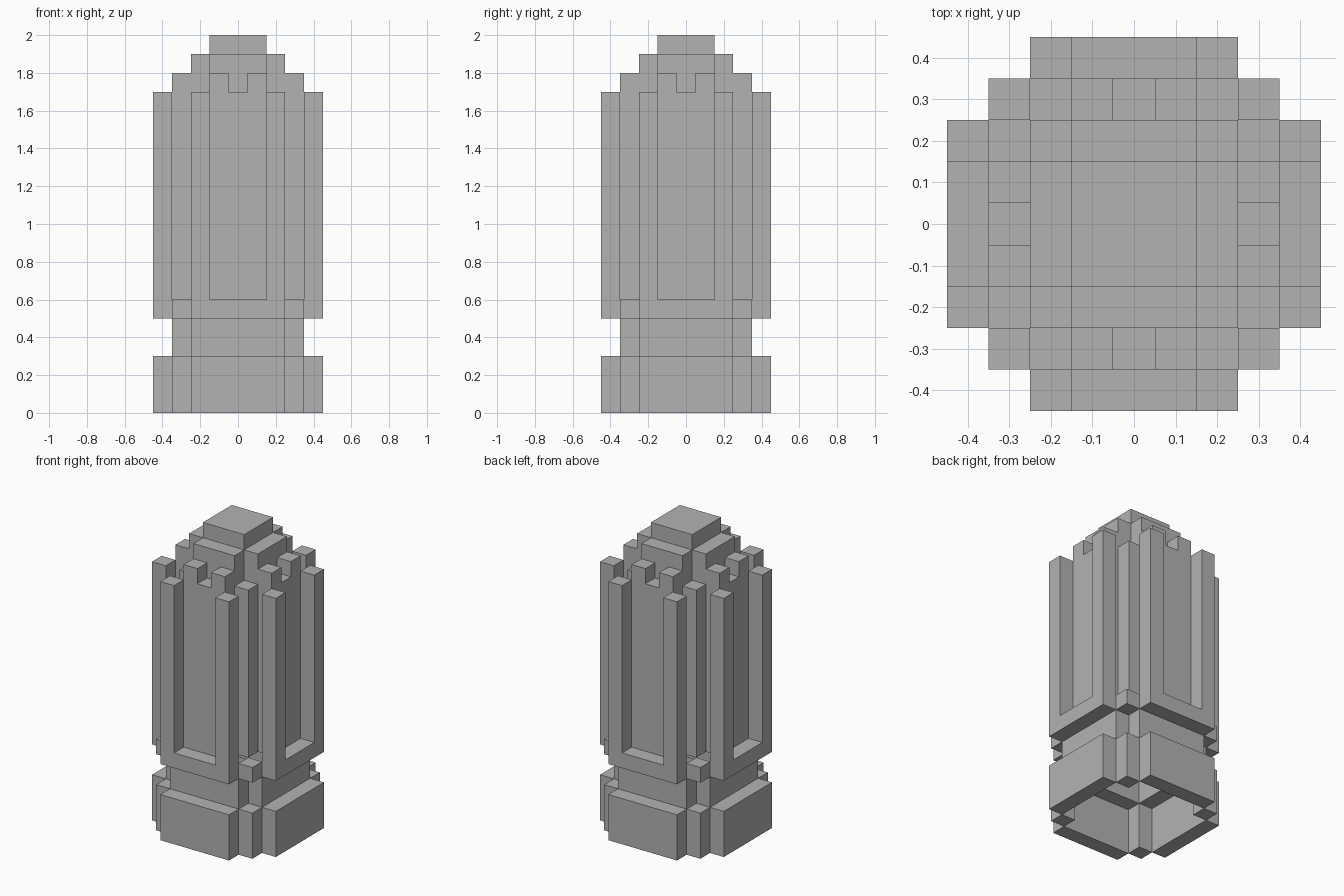
import bpy
import bmesh
from math import pi
from mathutils import Matrix

if "Cube" in bpy.data.objects:
    bpy.data.objects.remove(bpy.data.objects["Cube"], do_unlink=True)

stone = bpy.data.materials.new("plain grey")
stone.use_nodes = True
GREY = (0.45, 0.45, 0.45, 1)
stone.diffuse_color = GREY
stone.node_tree.nodes["Principled BSDF"].inputs["Base Color"].default_value = GREY

T = 0.1  # thickness shared by every wall


def slab(name, outline, y, depth=T, sides=4):
    """Extrude an x-z outline from y to y + depth, repeated around the tower."""
    bm = bmesh.new()
    for i in range(sides):
        face = bm.faces.new([bm.verts.new((x, y, z)) for x, z in outline])
        grown = bmesh.ops.extrude_face_region(bm, geom=[face])["geom"]
        moved = [g for g in grown if isinstance(g, bmesh.types.BMVert)]
        bmesh.ops.translate(bm, verts=moved, vec=(0, depth, 0))
        bmesh.ops.rotate(bm, verts=bm.verts, cent=(0, 0, 0),
                         matrix=Matrix.Rotation(2 * pi / sides, 3, 'Z'))
    bmesh.ops.recalc_face_normals(bm, faces=bm.faces)
    mesh = bpy.data.meshes.new(name)
    bm.to_mesh(mesh)
    bm.free()
    mesh.materials.append(stone)
    obj = bpy.data.objects.new(name, mesh)
    bpy.context.collection.objects.link(obj)


def rect(x0, x1, z0, z1):
    return [(x0, z0), (x1, z0), (x1, z1), (x0, z1)]


def mirrored(half):
    """Complete a right-hand half outline with its mirror image."""
    return half + [(-x, z) for x, z in reversed(half)]


# Hollow base: four panels and the corner blocks between them
slab("base_panels", rect(-0.25, 0.25, 0, 0.3), -0.45)
slab("base_corners", rect(0.25, 0.35, 0, 0.3), -0.35)

# Recessed neck
slab("neck_walls", rect(-0.25, 0.25, 0.3, 0.5), -0.35)

# U-shaped frames standing proud of the shaft, and their corner blocks
slab("shaft_frames", mirrored([(0.25, 0.5), (0.25, 1.7), (0.15, 1.7), (0.15, 0.6)]), -0.45)
slab("frame_corners", rect(0.25, 0.35, 0.5, 0.6), -0.35)

# Shaft walls with notched tops, and recessed corner columns
slab("shaft_walls", mirrored([(0.15, 0.6), (0.15, 1.8), (0.05, 1.8), (0.05, 1.7)]), -0.35)
slab("corner_columns", rect(0.15, 0.25, 0.6, 1.7), -0.25)

# Cross-shaped crown and square cap
slab("crown_arms", rect(-0.15, 0.15, 1.7, 1.9), -0.25)
slab("cap", rect(-0.15, 0.15, 1.9, 2.0), -0.15, depth=0.3, sides=1)
